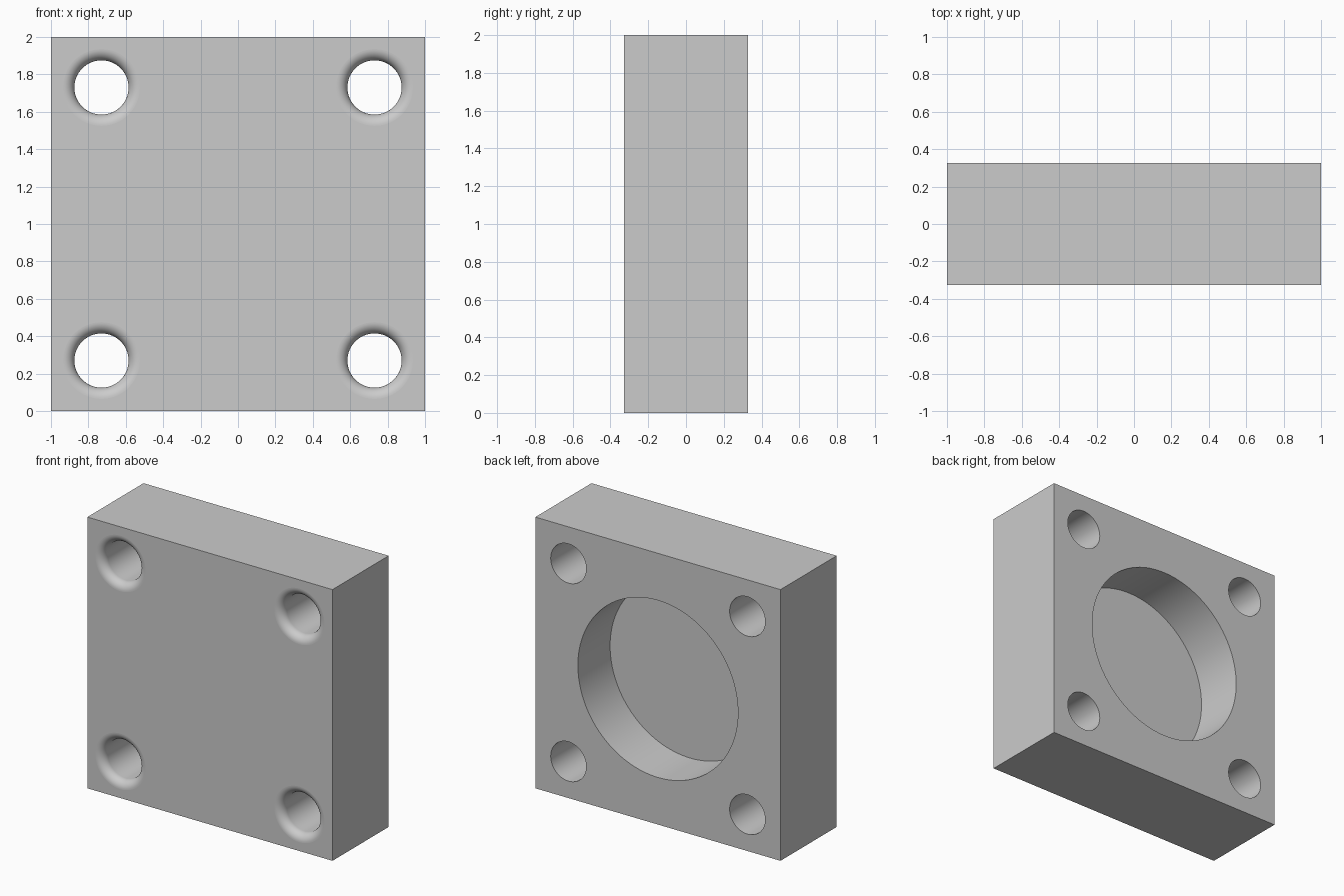
import bpy, bmesh, math

if "Cube" in bpy.data.objects:
    bpy.data.objects.remove(bpy.data.objects["Cube"])

HALF_T = 0.327      # half thickness along y
HOLE_R = 0.145      # bolt hole radius
FILLET = 0.06       # rounded lip on the front of each hole
HOLE_POS = 0.73     # hole offset from the block centre
POCKET_R, POCKET_DEPTH = 0.653, 0.375

grey = bpy.data.materials.new("plain grey")
grey.diffuse_color = (0.6, 0.6, 0.6, 1)
grey.use_nodes = True
grey.node_tree.nodes["Principled BSDF"].inputs["Base Color"].default_value = grey.diffuse_color


def revolve(name, profile, cx, cz, steps):
    """Closed solid from (radius, y) points turned about an axis along y."""
    bm = bmesh.new()
    rings = [[bm.verts.new((cx + r * math.cos(2 * math.pi * i / steps), y,
                            cz + r * math.sin(2 * math.pi * i / steps)))
              for i in range(steps)] for r, y in profile]
    for a, b in zip(rings, rings[1:]):
        for i in range(steps):
            j = (i + 1) % steps
            bm.faces.new((a[i], a[j], b[j], b[i]))
    bm.faces.new(rings[0])
    bm.faces.new(rings[-1])
    bmesh.ops.recalc_face_normals(bm, faces=bm.faces)
    mesh = bpy.data.meshes.new(name)
    bm.to_mesh(mesh)
    bm.free()
    mesh.materials.append(grey)
    ob = bpy.data.objects.new(name, mesh)
    bpy.context.collection.objects.link(ob)
    ob.hide_render = True
    return ob


# Square block
bpy.ops.mesh.primitive_cube_add(size=1, location=(0, 0, 1))
block = bpy.context.object
block.name = "mounting_block"
block.scale = (2, 2 * HALF_T, 2)
bpy.ops.object.transform_apply(location=True, rotation=False, scale=True)
block.data.materials.append(grey)

# Bolt hole cutter profile: flared quarter-round lip, then a straight bore
lip = [(HOLE_R + FILLET * (1 - math.sin(a)), -HALF_T + FILLET * (1 - math.cos(a)))
       for a in (math.pi / 2 * k / 12 for k in range(13))]
hole = [(HOLE_R + FILLET, -HALF_T - 0.1)] + lip + [(HOLE_R, HALF_T + 0.1)]
cutters = [revolve("bolt_hole_cutter", hole, sx * HOLE_POS, 1 + sz * HOLE_POS, 64)
           for sx in (-1, 1) for sz in (-1, 1)]

# Round blind pocket in the back
cutters.append(revolve("pocket_cutter",
                       [(POCKET_R, HALF_T - POCKET_DEPTH), (POCKET_R, HALF_T + 0.1)],
                       0, 1, 128))

for cutter in cutters:
    mod = block.modifiers.new("cut", 'BOOLEAN')
    mod.operation = 'DIFFERENCE'
    mod.solver = 'EXACT'
    mod.object = cutter
    bpy.ops.object.modifier_apply(modifier=mod.name)
for cutter in cutters:
    bpy.data.objects.remove(cutter)

# Smooth the curved walls, keep the flat faces flat
bpy.ops.object.shade_smooth_by_angle(angle=math.radians(30))
for p in block.data.polygons:
    if p.area > 0.05:
        p.use_smooth = False
